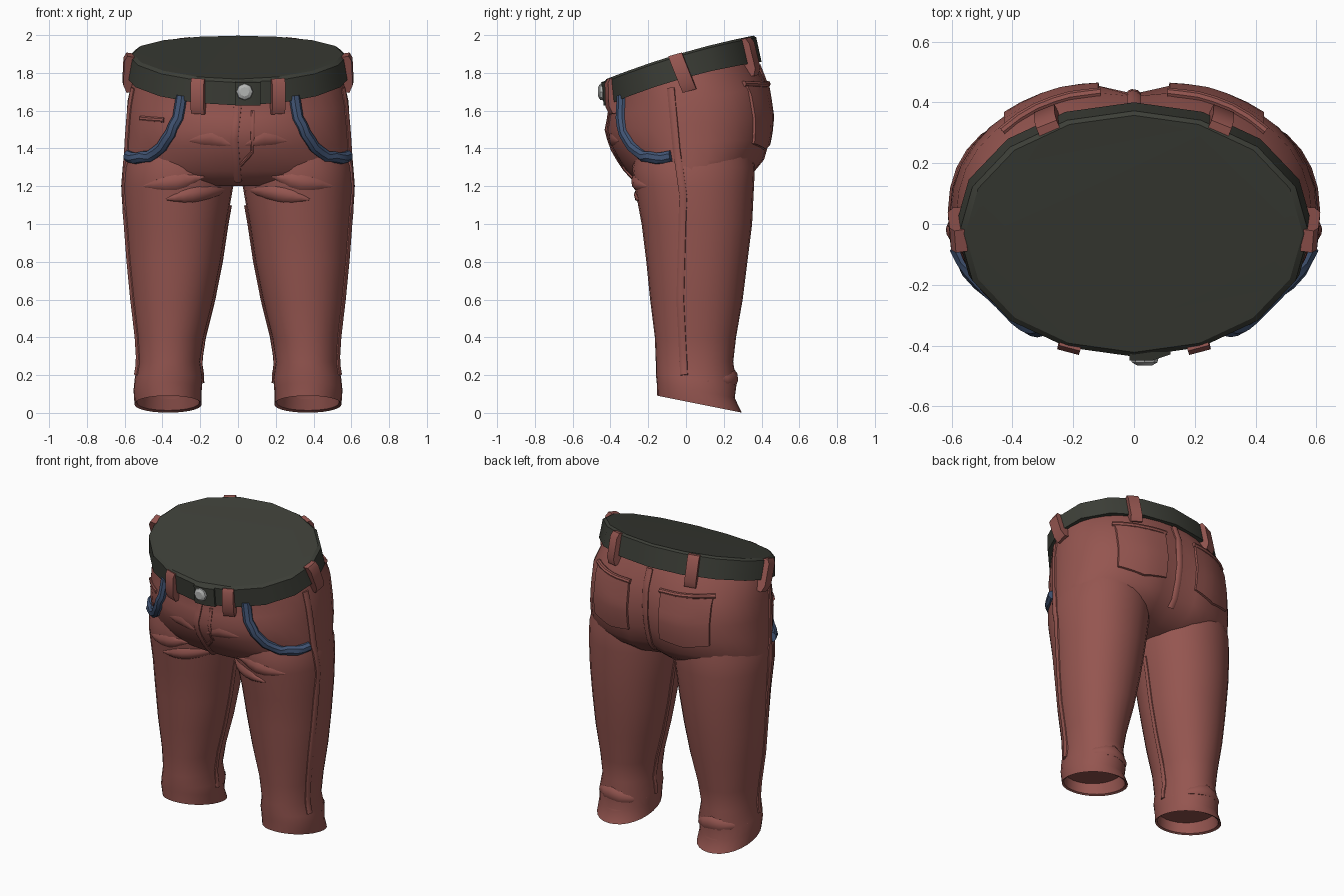
import bpy, bmesh, math
from mathutils import Vector
from mathutils.bvhtree import BVHTree

if "Cube" in bpy.data.objects:
    bpy.data.objects.remove(bpy.data.objects["Cube"])


def material(name, col):
    m = bpy.data.materials.new(name)
    m.diffuse_color = (*col, 1)
    m.use_nodes = True
    m.node_tree.nodes["Principled BSDF"].inputs["Base Color"].default_value = m.diffuse_color
    return m


RED = material("red_cloth", (0.30, 0.092, 0.080))
DARK = material("dark_leather", (0.045, 0.048, 0.038))
BLUE = material("blue_trim", (0.055, 0.092, 0.18))
GREY = material("grey_metal", (0.45, 0.46, 0.45))


def finish(bm, name, mat, angle=35):
    bmesh.ops.recalc_face_normals(bm, faces=bm.faces[:])
    me = bpy.data.meshes.new(name)
    bm.to_mesh(me)
    bm.free()
    me.materials.append(mat)
    ob = bpy.data.objects.new(name, me)
    bpy.context.collection.objects.link(ob)
    bpy.ops.object.select_all(action='DESELECT')
    ob.select_set(True)
    bpy.context.view_layer.objects.active = ob
    bpy.ops.object.shade_smooth_by_angle(angle=math.radians(angle))
    return ob


def skin(bm, rings):
    """Join vertex rings with quads and close both ends."""
    n = len(rings[0])
    for a, b in zip(rings, rings[1:]):
        for i in range(n):
            j = (i + 1) % n
            bm.faces.new((a[i], a[j], b[j], b[i]))
    bm.faces.new(rings[0])
    bm.faces.new(rings[-1])


def loft(bm, rows, n, front=2.2, back=2.2, sign=1):
    """rows: z, tilt, x0, x1, y0, y1, cleft depth at the back, rise at the sides."""
    rings = []
    for z, tilt, x0, x1, y0, y1, cleft, rise in rows:
        cx, cy, rx, ry = (x0 + x1) / 2, (y0 + y1) / 2, (x1 - x0) / 2, (y1 - y0) / 2
        ring = []
        for i in range(n):
            a = 2 * math.pi * i / n
            c, s = math.cos(a), math.sin(a)
            power = front if s < 0 else (2.0 if z > 1.7 else back)
            x = cx + rx * math.copysign(abs(c) ** (2 / power), c)
            y = cy + ry * math.copysign(abs(s) ** (2 / power), s)
            zz = z + tilt * (y - cy) + rise * c * c
            if s > 0:
                y -= cleft * math.exp(-(x / 0.09) ** 2)
            ring.append(bm.verts.new((sign * x, y, zz)))
        rings.append(ring)
    skin(bm, rings)


# Trousers: hips and two legs with hollow hems
HIPS = [(1.84, .29, -.53, .53, -.40, .33, 0), (1.76, .28, -.56, .56, -.394, .368, 0),
        (1.65, .2, -.585, .585, -.405, .44, .02), (1.53, .08, -.592, .592, -.42, .468, .04),
        (1.43, .05, -.60, .60, -.395, .458, .05), (1.34, 0, -.605, .605, -.355, .425, .05),
        (1.28, 0, -.605, .605, -.315, .375, .05), (1.23, 0, -.55, .55, -.265, .31, .05),
        (1.20, 0, -.25, .25, -.20, .2, .02)]
LEG = [(1.40, 0, .02, .58, -.26, .35), (1.3, 0, .02, .605, -.285, .365), (1.2, 0, .025, .612, -.272, .36),
       (1.0, 0, .06, .60, -.235, .35), (.8, 0, .09, .588, -.21, .325), (.6, 0, .13, .57, -.19, .30),
       (.4, 0, .18, .543, -.165, .265), (.27, 0, .20, .532, -.16, .25), (.18, -.12, .187, .547, -.16, .268),
       (.12, -.2, .192, .553, -.155, .258), (.046, -.2, .192, .548, -.152, .295),
       (.055, -.2, .205, .535, -.14, .275), (.14, -.12, .21, .53, -.135, .25)]
body = bmesh.new()
loft(body, [r + (0,) for r in HIPS], 36, 2.0, 2.25)
for s in (1, -1):
    loft(body, [r + (0, 0) for r in LEG], 28, 2.08, 2.08, s)
bmesh.ops.recalc_face_normals(body, faces=body.faces[:])
tree = BVHTree.FromBMesh(body)
finish(body, "trousers", RED, 40)


def drop(p, d):
    """Project p onto the cloth along d."""
    d = Vector(d).normalized() if d else Vector((-p[0], -p[1], 0)).normalized()
    p = Vector(p)
    start = p - d * 2 if abs(p.x) > 0.001 or d.x == 0 else p
    hit, nor, _, _ = tree.ray_cast(start, d)
    return (hit, nor) if hit else (p, -d)


def resample(pts, step=0.05):
    out = []
    for a, b in zip(pts, pts[1:]):
        a, b = Vector(a), Vector(b)
        k = max(1, round((b - a).length / step))
        out += [a.lerp(b, i / k) for i in range(k)]
    return out + [Vector(pts[-1])]


def ribbon(name, pts, d, width, height, mat, taper=False):
    """Raised strip that follows the cloth."""
    hits = [drop(p, d) for p in resample(pts)]
    bm, rings, n = bmesh.new(), [], len(hits)
    for i, (p, nor) in enumerate(hits):
        t = (hits[min(i + 1, n - 1)][0] - hits[max(i - 1, 0)][0]).normalized()
        side = nor.cross(t).normalized()
        k = 0.1 + 0.9 * math.sin(math.pi * i / (n - 1)) if taper else 1
        w, h = width / 2 * k, height * k
        edge = 0 if taper else h * .5
        rings.append([bm.verts.new(p + side * a * w + nor * b) for a, b in
                      ((-1, -.02), (-1, edge), (-.45, h), (.45, h), (1, edge), (1, -.02))])
    skin(bm, rings)
    return finish(bm, name, mat, 50 if taper else 35)


def pocket(name, s):
    """Raised back pocket patch with a pointed lower edge."""
    bm = bmesh.new()
    steps = (0, .03, .2, .4, .5, .6, .8, .97, 1)
    grid = []
    for v in steps:
        line = []
        for u in steps:
            x = s * (0.11 + 0.32 * u)
            z = 1.42 + 0.33 * v - 0.03 * (1 - v) * (1 - abs(2 * u - 1))
            p, nor = drop((x, 1, z), (0, -1, 0))
            edge = u in (0, 1) or v in (0, 1)
            line.append(bm.verts.new(p + nor * (-0.01 if edge else 0.012)))
        grid.append(line)
    for a, b in zip(grid, grid[1:]):
        for i in range(len(steps) - 1):
            bm.faces.new((a[i], a[i + 1], b[i + 1], b[i]))
    ob = finish(bm, name, RED)
    # Face outwards
    if sum(f.normal.y for f in ob.data.polygons) < 0:
        ob.data.flip_normals()


FRONT, BACK = (0, 1, 0), (0, -1, 0)
for s, tag in ((1, "right"), (-1, "left")):
    def m(*pts):
        return [(s * x, y, z) for x, y, z in pts]
    # Curved front pocket edging
    ribbon("pocket_trim_" + tag, m((.30, -.34, 1.68), (.315, -.34, 1.56), (.35, -.32, 1.48), (.41, -.29, 1.41),
           (.49, -.235, 1.36), (.56, -.16, 1.345), (.60, -.08, 1.36)), None, .058, .03, BLUE)
    # Outer and inner leg seams
    ribbon("side_seam_" + tag, m((.6, -.08, 1.72), (.6, -.05, 1.4), (.6, -.015, 1.15), (.6, -.03, .6),
           (.6, -.01, .2)), (-s, 0, 0), .04, .012, RED)
    ribbon("inner_seam_" + tag, [(0, .05, 1.1), (0, .05, .6), (0, .05, .16)], (s, 0, 0), .03, .01, RED)
    # Cloth folds at thigh, hip and ankle
    ribbon("thigh_fold_" + tag, m((.04, -1, 1.18), (.2, -1, 1.16), (.38, -1, 1.13)), FRONT, .08, .018, RED, True)
    ribbon("hip_fold_" + tag, m((.18, -1, 1.25), (.33, -1, 1.22), (.5, -1, 1.2)), FRONT, .08, .015, RED, True)
    ribbon("lap_fold_" + tag, m((.04, -1, 1.42), (.14, -1, 1.45), (.26, -1, 1.44)), FRONT, .07, .010, RED, True)
    ribbon("ankle_fold_" + tag, m((.2, 1, .15), (.37, 1, .19), (.54, 1, .17)), BACK, .08, .012, RED, True)
    # Back pocket with hemmed opening
    pocket("back_pocket_" + tag, s)
    ribbon("pocket_hem_" + tag, m((.11, 1, 1.74), (.26, 1, 1.735), (.43, 1, 1.74)), BACK, .03, .02, RED)

# Fly, back seam and small coin pocket
ribbon("fly", [(0.0, -1, 1.64), (-.02, -1, 1.45), (0, -1, 1.23)], FRONT, .04, .012, RED)
ribbon("fly_stitch", [(.08, -1, 1.60), (.075, -1, 1.38), (.01, -1, 1.31)], FRONT, .02, .008, RED)
ribbon("back_seam", [(0, 1, 1.84), (0, 1, 1.6), (0, 1, 1.3)], BACK, .045, .016, RED)
ribbon("coin_pocket", [(-.55, -.2, 1.56), (-.39, -.3, 1.55)], None, .025, .01, RED)

# Belt with closed top and overlapping end
bm = bmesh.new()
loft(bm, [(1.75, .28, -.54, .54, -.38, .35, 0, .03), (1.743, .28, -.588, .588, -.422, .40, 0, .03),
          (1.868, .295, -.575, .575, -.436, .372, 0, .022), (1.882, .295, -.555, .555, -.422, .357, 0, .02),
          (1.882, .295, -.535, .535, -.40, .335, 0, .02)], 16, 2.0, 2.0)
finish(bm, "belt", DARK, 30)
bm = bmesh.new()
skin(bm, [[bm.verts.new((x, y + dy, z)) for y, z in
           ((-.40, 1.63), (-.436, 1.628), (-.449, 1.75), (-.41, 1.765))]
          for x, dy in ((-.015, 0), (.06, 0), (.12, .02))])
finish(bm, "belt_end", DARK, 30)


def belt_loop(name, x, y, lean, lift):
    o = Vector((x / .59 ** 2, (y + .01) / .41 ** 2, 0)).normalized()
    t = Vector((-o.y, o.x, 0))
    zb, zt = 1.75 + lift + .28 * (y + .01), 1.872 + lift + .295 * (y + .03)
    prof = ((-.03, zt), (.008, zt + .006), (.024, zt - .02), (.03, zb - .02), (.012, zb - .06), (-.03, zb - .055))
    bm = bmesh.new()
    skin(bm, [[bm.verts.new(Vector((x, y - lean * (z - (zb + zt) / 2), z + .28 * t.y * w)) + o * a + t * w)
               for a, z in prof] for w in (-.036, .036)])
    finish(bm, name, RED, 30)


for s, tag in ((1, "right"), (-1, "left")):
    belt_loop("front_belt_loop_" + tag, s * .21, -.395, .08, 0)
    belt_loop("side_belt_loop_" + tag, s * .58, -.03, .4, .02)
    belt_loop("back_belt_loop_" + tag, s * .285, .335, .2, 0)

# Round button on the belt front
bm = bmesh.new()
skin(bm, [[bm.verts.new((.035 + r * math.cos(k * math.pi / 4), y, 1.70 + r * math.sin(k * math.pi / 4)))
           for k in range(8)] for r, y in ((.03, -.42), (.045, -.443), (.042, -.455), (.025, -.465))])
finish(bm, "belt_button", GREY, 30)
